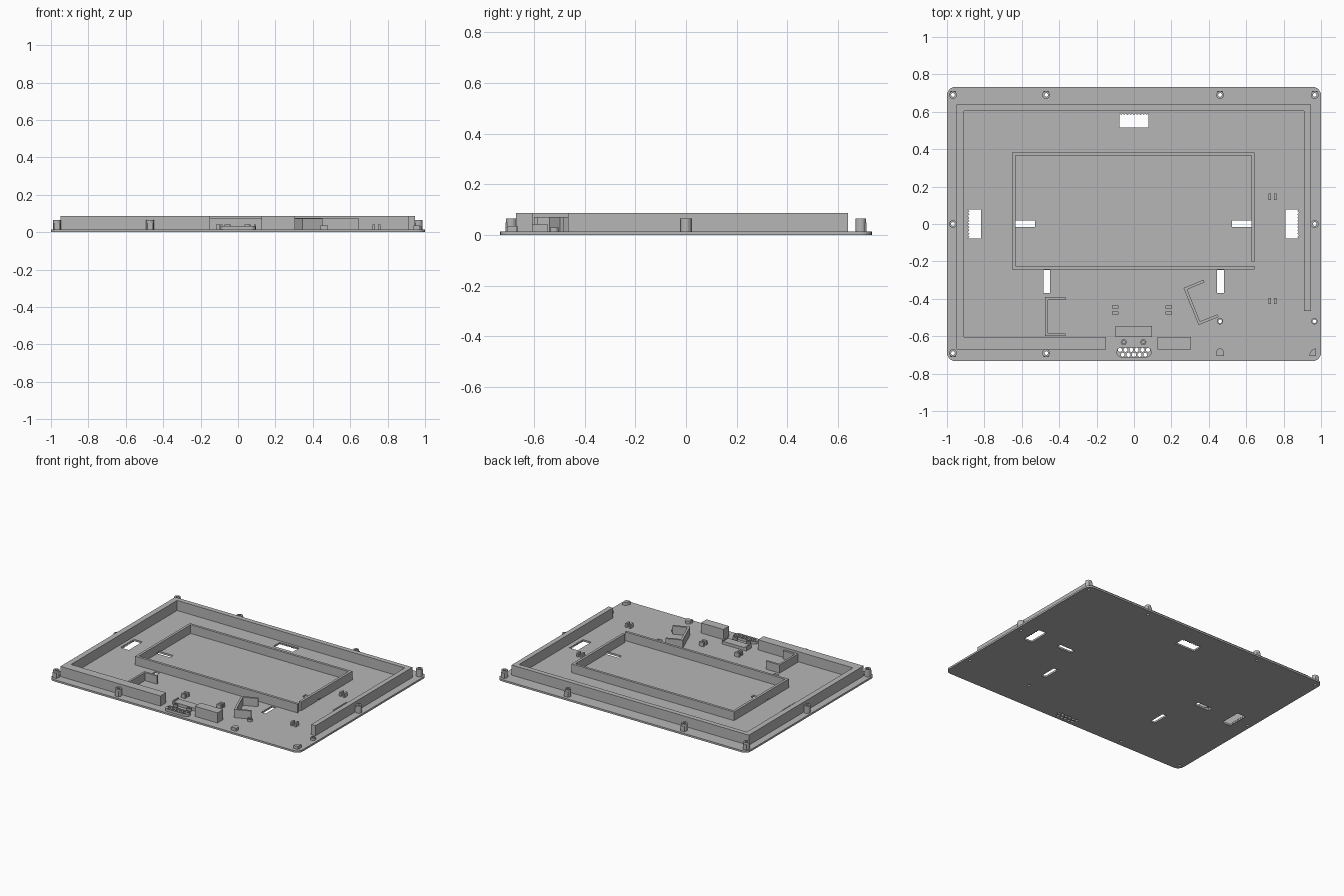
import bpy, bmesh, math
from mathutils import Vector

if "Cube" in bpy.data.objects:
    bpy.data.objects.remove(bpy.data.objects["Cube"])

FLOOR = 0.013   # top of the base panel
grey = bpy.data.materials.new("plain grey")
grey.diffuse_color = (0.47, 0.47, 0.47, 1)
grey.use_nodes = True
grey.node_tree.nodes["Principled BSDF"].inputs["Base Color"].default_value = grey.diffuse_color


def prisms(name, shapes):
    """One object from (outline, z0, z1) prisms."""
    bm = bmesh.new()
    for pts, z0, z1 in shapes:
        f = bm.faces.new([bm.verts.new((x, y, z0)) for x, y in pts])
        r = bmesh.ops.extrude_face_region(bm, geom=[f])
        top = [v for v in r["geom"] if isinstance(v, bmesh.types.BMVert)]
        bmesh.ops.translate(bm, vec=(0, 0, z1 - z0), verts=top)
    bmesh.ops.recalc_face_normals(bm, faces=bm.faces)
    me = bpy.data.meshes.new(name)
    bm.to_mesh(me)
    bm.free()
    me.materials.append(grey)
    ob = bpy.data.objects.new(name, me)
    bpy.context.collection.objects.link(ob)
    return ob


def rect(x0, x1, y0, y1):
    return [(x0, y0), (x1, y0), (x1, y1), (x0, y1)]


def circle(x, y, r, n=16, turn=0.0):
    return [(x + r * math.cos(2 * math.pi * i / n + turn),
             y + r * math.sin(2 * math.pi * i / n + turn)) for i in range(n)]


def rounded(w, h, r, n=6):
    pts = []
    for k, (sx, sy) in enumerate([(1, 1), (-1, 1), (-1, -1), (1, -1)]):
        for i in range(n + 1):
            a = math.pi / 2 * (k + i / n)
            pts.append((sx * (w - r) + r * math.cos(a), sy * (h - r) + r * math.sin(a)))
    return pts


def strip(path, t):
    """Outline of a wall of thickness t to the left of an open path."""
    p = [Vector(q) for q in path]
    norms = []
    for a, b in zip(p, p[1:]):
        d = (b - a).normalized()
        norms.append(Vector((-d.y, d.x)))
    inner = []
    for i, q in enumerate(p):
        n0, n1 = norms[max(i - 1, 0)], norms[min(i, len(norms) - 1)]
        inner.append(q + (n0 + n1) * t / (1 + n0.dot(n1)))
    return [tuple(q) for q in p] + [tuple(q) for q in reversed(inner)]


def cut(ob, shapes):
    """Cut prisms out of an object and drop the cutter."""
    tool = prisms("cutter", shapes)
    tool.hide_render = True
    m = ob.modifiers.new("cut", "BOOLEAN")
    m.operation, m.solver, m.object = "DIFFERENCE", "EXACT", tool
    bpy.context.view_layer.objects.active = ob
    bpy.ops.object.modifier_apply(modifier=m.name)
    bpy.data.objects.remove(tool)


# Positions of screw posts, and of plain screw holes
posts = [(-.968, .69), (.966, .69), (-.968, -.69), (-.47, .69), (.46, .69),
         (-.968, 0), (.966, 0), (-.47, -.69)]
eyelets = [(.965, -.52), (.46, -.52)]

# Grille hole centres: a row of six and a row of five
grille = [(-.075 + .03 * i, -.673) for i in range(6)] + [(-.06 + .03 * i, -.699) for i in range(5)]


def scallop(width, depth, teeth=9, amp=.008):
    """Opening with one toothed long edge, centred on the origin."""
    pts = [(-width / 2, -depth / 2), (width / 2, -depth / 2)]
    for i in range(2 * teeth + 1):
        x = width / 2 - width * i / (2 * teeth)
        pts.append((x, depth / 2 - (amp if i % 2 else 0)))
    return pts


# Base panel with its openings
base = prisms("base_panel", [(rounded(1, .733, .045), 0, FLOOR)])
openings = [
    [(x, y + .553) for x, y in scallop(.155, .075)],
    [(.846 + y, -x) for x, y in scallop(.155, .07)],
    [(-.853 - y, x) for x, y in scallop(.155, .07)],
    rect(-.65, -.53, -.016, .02), rect(.525, .645, -.016, .02),
    rect(-.485, -.45, -.37, -.245), rect(.445, .48, -.37, -.245)]
openings += [circle(x, y, .010) for x, y in posts + eyelets]
openings += [circle(x, y, .012, 6, math.pi / 6) for x, y in grille]
cut(base, [(o, -.05, .1) for o in openings])

# Thin rim around the panel, open at the grille and the front corner notch
rim = prisms("rim", [(rounded(.98, .714, .035), .005, .037)])
cut(rim, [(rounded(.97, .704, .028), -.05, .1),
          (rect(-.095, .09, -.8, -.69), -.05, .1),
          (rect(.84, .885, -.8, -.69), FLOOR, .1)])

# Tall perimeter wall, open at the front right, and the short front block
prisms("perimeter_wall", [([(.945, -.465), (.945, .64), (-.95, .64), (-.95, -.67),
                            (-.15, -.67), (-.15, -.605), (-.91, -.605), (-.91, .605),
                            (.91, .605), (.91, -.465)], .005, .086)])
prisms("front_block", [(rect(.125, .305, -.67, -.605), .005, .086)])

# Inner frame with a gap at its front right corner
prisms("inner_frame", [
    (strip([(.645, -.2), (.645, .383), (-.652, .383), (-.652, -.242), (.645, -.242)], .018),
     .005, .076)])
# Keep the side slots open under the frame walls
cut(bpy.data.objects["inner_frame"], [(rect(-.66, -.53, -.016, .02), 0, .02),
                                      (rect(.525, .66, -.016, .02), 0, .02)])

# Screw posts with through holes and webs to the rim
post_ob = prisms("screw_posts", [(circle(x, y, .021), .005, .065) for x, y in posts])
cut(post_ob, [(circle(x, y, .010), -.05, .1) for x, y in posts])
webs = []
for x, y in posts:
    if abs(y) > .5:
        s = 1 if y > 0 else -1
        ys = sorted((s * .706, s * .712))
        webs.append((rect(x - .015, x + .015, *ys), .005, .05))
    else:
        s = 1 if x > 0 else -1
        xs = sorted((s * .945, s * .952))
        webs.append((rect(*xs, y - .012, y + .012), .005, .05))
prisms("post_webs", webs)

# Low eyelets and low corner supports
eye_ob = prisms("eyelets", [(circle(x, y, .017), .005, .03) for x, y in eyelets])
cut(eye_ob, [(circle(x, y, .010), -.05, .1) for x, y in eyelets])
half = [(.46 + .02 * math.cos(math.pi * i / 8), -.685 + .02 * math.sin(math.pi * i / 8))
        for i in range(9)]
quarter = [(.972 - .035 * math.cos(math.pi / 2 * i / 6), -.706 + .04 * math.sin(math.pi / 2 * i / 6))
           for i in range(7)]
prisms("low_supports", [([(.44, -.706), (.48, -.706)] + half, .005, .035),
                        ([(.972, -.706)] + quarter, .005, .035)])

# Two C-shaped holders
prisms("left_holder", [
    (strip([(-.365, -.39), (-.475, -.39), (-.475, -.6), (-.365, -.6)], .015), .005, .072)])
prisms("right_holder", [
    (strip([(.372, -.298), (.265, -.342), (.345, -.54), (.452, -.497)], .015), .005, .072)])

# Small paired cable pads
pads = [rect(x - .017, x + .017, y - .008, y + .008)
        for x in (-.1, .185) for y in (-.445, -.476)]
pads += [rect(x - .007, x + .007, y - .017, y + .017)
         for x in (.726, .755) for y in (.145, -.412)]
prisms("cable_pads", [(p, .005, .042) for p in pads])

# Connector tray: low slab with end cheeks and two pegs in front
prisms("connector_tray", [(rect(-.09, .085, -.605, -.545), .005, .034),
                          (rect(-.1, -.09, -.605, -.545), .005, .042),
                          (rect(.085, .095, -.605, -.545), .005, .042)])
pegs = [(-.055, -.632), (.05, -.632)]
peg_ob = prisms("tray_pegs", [(circle(x, y, .016), .005, .04) for x, y in pegs])
cut(peg_ob, [(circle(x, y, .008), .015, .1) for x, y in pegs])

# Raised grille with hexagonal holes
pill = [(x * 1.0, y - .686) for x, y in rounded(.093, .027, .025)]
grille_ob = prisms("grille", [(pill, .004, .032)])
cut(grille_ob, [(circle(x, y, .012, 6, math.pi / 6), -.05, .1) for x, y in grille])
